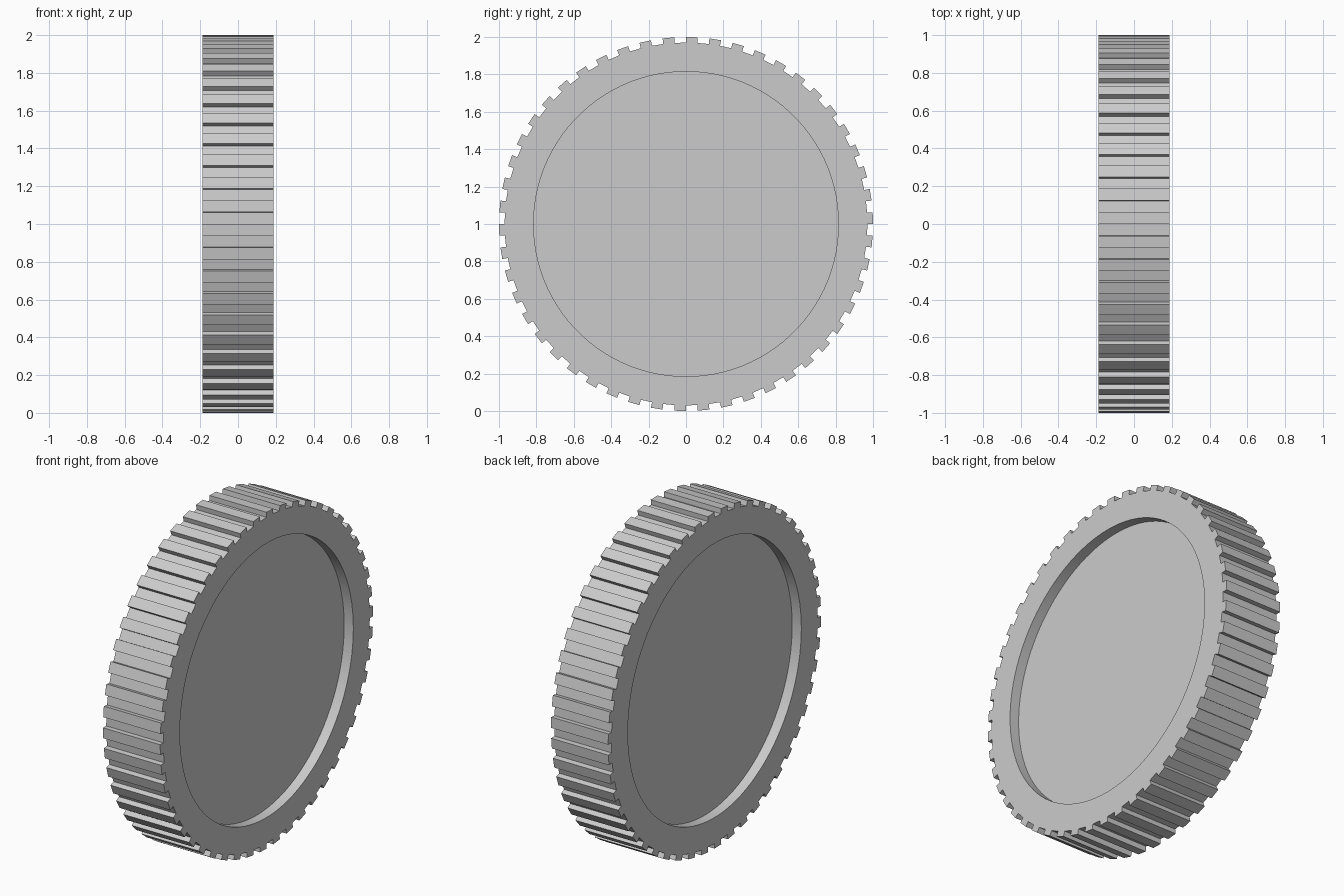
import bpy
import bmesh
from math import pi, atan2, floor, radians
from mathutils import Matrix, Vector

cube = bpy.data.objects.get("Cube")
if cube:
    bpy.data.objects.remove(cube, do_unlink=True)

TEETH = 50
SECTORS = TEETH * 2
HALF_WIDTH = 0.188
FLOOR = 0.128          # half thickness between the two recess floors
RECESS_R = 0.815
ROOT_R = 0.97
TIP_R = 1.0

# Single grey material
grey = bpy.data.materials.new("light grey")
grey.use_nodes = True
colour = (0.6, 0.6, 0.6, 1)
grey.diffuse_color = colour
grey.node_tree.nodes["Principled BSDF"].inputs["Base Color"].default_value = colour

# Wheel body: half profile turned around the x axis
half = [(FLOOR, 0), (FLOOR, RECESS_R), (HALF_WIDTH, RECESS_R), (HALF_WIDTH, ROOT_R)]
profile = half + [(-x, r) for x, r in reversed(half)]

bm = bmesh.new()
verts = [bm.verts.new((x, r, 0)) for x, r in profile]
edges = [bm.edges.new(pair) for pair in zip(verts, verts[1:])]
bmesh.ops.spin(bm, geom=verts + edges, cent=(0, 0, 0), axis=(1, 0, 0),
               angle=2 * pi, steps=SECTORS, use_merge=False)
bmesh.ops.remove_doubles(bm, verts=bm.verts, dist=0.0001)
bmesh.ops.recalc_face_normals(bm, faces=bm.faces)

# Teeth: every second outer face is raised radially
def is_tooth(face):
    c = face.calc_center_median()
    sector = floor(atan2(c.z, c.y) % (2 * pi) / (2 * pi / SECTORS))
    outer = all(v.co.yz.length > ROOT_R - 0.01 for v in face.verts)
    return outer and sector % 2 == 0

bm.normal_update()
tops = bmesh.ops.extrude_discrete_faces(bm, faces=[f for f in bm.faces if is_tooth(f)])["faces"]
for v in {v for f in tops for v in f.verts}:
    v.co.yz = v.co.yz * (TIP_R / ROOT_R)

# Stand the wheel on the ground
bmesh.ops.recalc_face_normals(bm, faces=bm.faces)
bmesh.ops.transform(bm, matrix=Matrix.Translation(Vector((0, 0, TIP_R))), verts=bm.verts)

mesh = bpy.data.meshes.new("toothed_wheel")
bm.to_mesh(mesh)
bm.free()
mesh.materials.append(grey)
wheel = bpy.data.objects.new("toothed_wheel", mesh)
bpy.context.collection.objects.link(wheel)

bpy.ops.object.select_all(action="DESELECT")
wheel.select_set(True)
bpy.context.view_layer.objects.active = wheel
bpy.ops.object.shade_smooth_by_angle(angle=radians(30))
